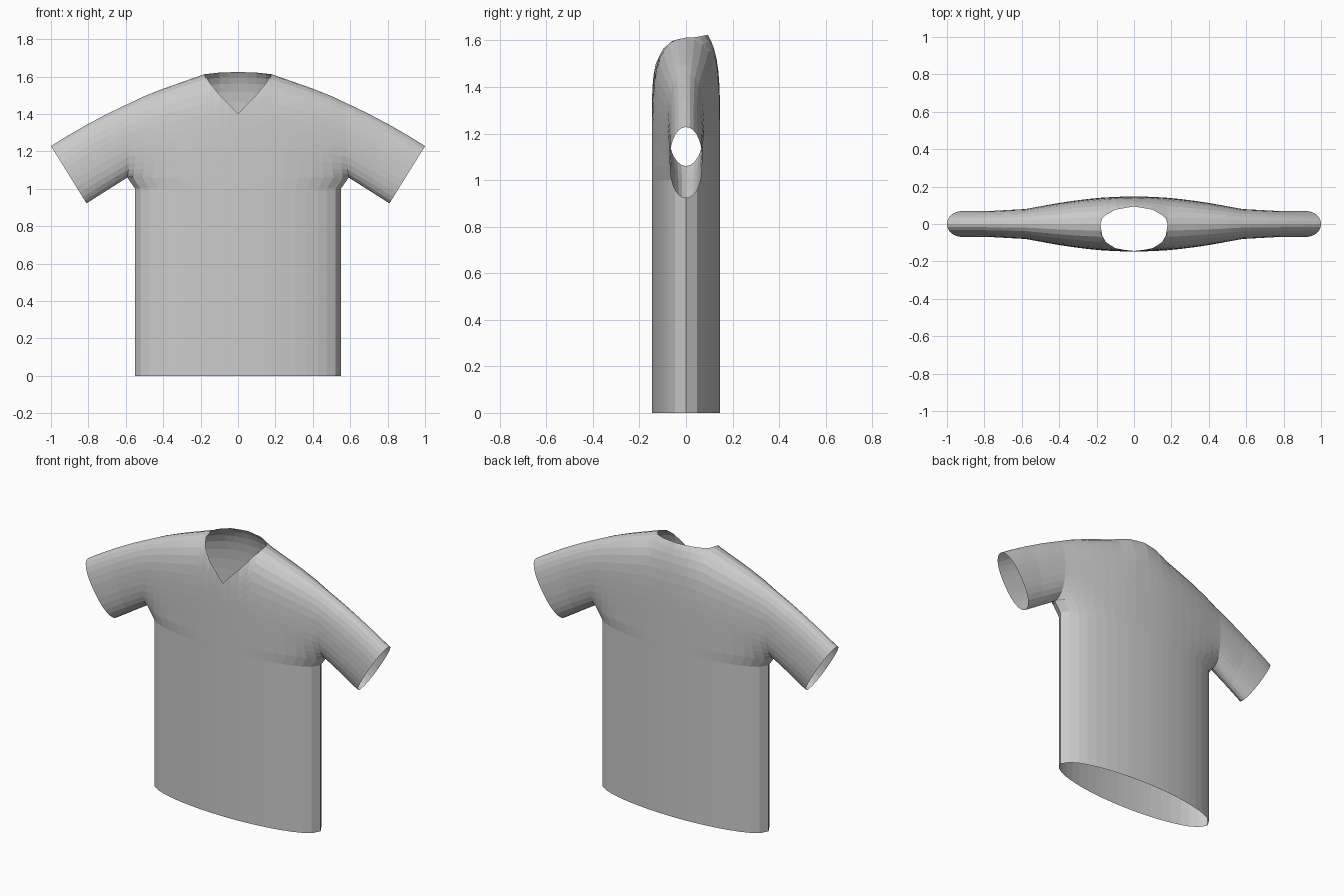
import bpy
import bmesh
from math import cos, pi, sqrt

cube = bpy.data.objects.get("Cube")
if cube:
    bpy.data.objects.remove(cube, do_unlink=True)

# One plain fabric colour
fabric = bpy.data.materials.new("light_grey_fabric")
fabric.use_nodes = True
GREY = (0.6, 0.6, 0.6, 1.0)
fabric.diffuse_color = GREY
for node in fabric.node_tree.nodes:
    if node.type == 'BSDF_PRINCIPLED':
        node.inputs["Base Color"].default_value = GREY
        node.inputs["Roughness"].default_value = 0.8

CHEST, ARMPIT = 1.0, 1.06          # heights where the shaping starts
ARM_X, DEPTH, NECK_X = 0.58, 0.147, 0.18
ROWS = 14                          # rows from armpit to shoulder
SHOULDER = [(0, 1.68), (0.1, 1.655), (0.18, 1.612), (0.3, 1.57),
            (0.4, 1.535), (0.5, 1.495), (0.58, 1.457)]
NECK_FRONT = [(0, 1.4), (0.05, 1.455), (0.12, 1.523), (0.15, 1.565), (0.18, 1.612)]
NECK_BACK = [(0, 1.624), (0.1, 1.621), (0.18, 1.612)]
WIDTH = [(CHEST, 0.55), (ARMPIT, 0.592), (1.12, 0.583), (1.2, ARM_X)]


def curve(points, t):
    """Read a value off a polyline, clamped at both ends."""
    if t <= points[0][0]:
        return points[0][1]
    for (a, p), (b, q) in zip(points, points[1:]):
        if t <= b:
            return p + (q - p) * (t - a) / (b - a)
    return points[-1][1]


def row_share(j):
    """Share of the armpit-to-shoulder height, denser near both ends."""
    return (1 - cos(pi * j / ROWS)) / 2


def oval(s):
    """Half thickness of a slightly squared oval, from 0 to 1."""
    return max(0.0, 1 - abs(2 * s - 1) ** 2.4) ** 0.5


def torso_point(u, j, side):
    """Point on the torso; u runs across, j up, side is -1 front or 1 back."""
    x_top = abs(u) * ARM_X
    ridge = curve(SHOULDER, x_top)
    top = ridge
    if x_top < NECK_X - 0.001:
        top = curve(NECK_FRONT if side < 0 else NECK_BACK, x_top)
    if j < 0:
        z = 0.0 if j == -2 else CHEST
    else:
        z = ARMPIT + row_share(j) * (top - ARMPIT)
    climb = min(1.0, max(0.0, (z - CHEST) / (ridge - CHEST)))
    body = DEPTH * sqrt(max(0.0, 1 - u * u)) * sqrt(1 - climb ** 6)
    s = min(1.0, max(0.0, (z - ARMPIT) / (ridge - ARMPIT)))
    arm = 0.08 * u * u * oval(s)
    return (u * curve(WIDTH, z), side * sqrt(body ** 2 + arm ** 2), z)


def sleeve_point(sign, k, j, side):
    """Point on a sleeve; k runs from the armhole (0) to the cuff (1)."""
    x, y, z = torso_point(1.0, j, side)
    s = row_share(j)
    cuff = (0.81 + 0.19 * s, side * 0.07 * oval(s), 0.922 + 0.306 * s)
    ease = min(1.0, k * 1.8)       # thickness settles before the cuff
    bulge = 0.04 * k * (1 - k) * s
    return (sign * (x + (cuff[0] - x) * k),
            y + (cuff[1] - y) * ease,
            z + (cuff[2] - z) * k + bulge)


def make_shell(name, point, columns, rows):
    """Join a front and a back sheet of faces into one open shell."""
    bm = bmesh.new()
    for side in (-1, 1):
        grid = [[bm.verts.new(point(c, j, side)) for j in rows] for c in columns]
        for left, right in zip(grid, grid[1:]):
            for j in range(len(rows) - 1):
                quad = [left[j], right[j], right[j + 1], left[j + 1]]
                bm.faces.new(quad if side < 0 else quad[::-1])
    bmesh.ops.remove_doubles(bm, verts=bm.verts[:], dist=0.0005)
    mesh = bpy.data.meshes.new(name)
    bm.to_mesh(mesh)
    bm.free()
    mesh.materials.append(fabric)
    obj = bpy.data.objects.new(name, mesh)
    bpy.context.collection.objects.link(obj)
    return obj


# Torso with the V neck, open hem and open armholes
half = [x / ARM_X for x in (0.05, 0.1, 0.15, 0.17, 0.18, 0.25, 0.32,
                            0.39, 0.45, 0.5, 0.55, 0.58)]
across = [-u for u in reversed(half)] + [0.0] + half
make_shell("torso", torso_point, across, range(-2, ROWS + 1))

# Sleeves, open at the cuffs; columns always run towards +x
steps = [0, 0.1, 0.3, 0.55, 0.8, 1]
for name, sign in (("left_sleeve", 1), ("right_sleeve", -1)):
    make_shell(name, lambda k, j, side, sg=sign: sleeve_point(sg, k, j, side),
               steps[::sign], range(ROWS + 1))
